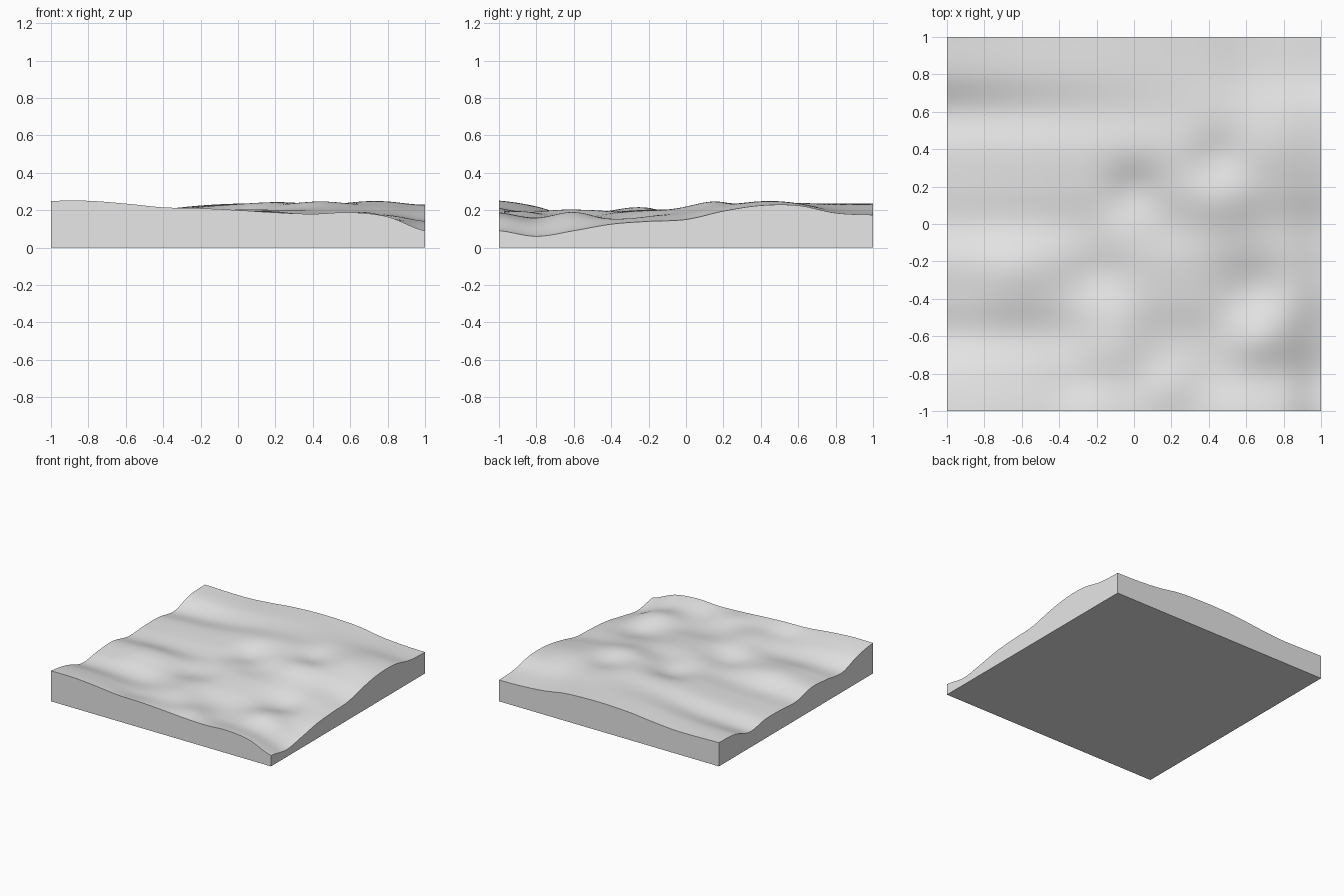
import bpy
import bmesh
import math

RESOLUTION = 96

# Edge heights at even spacing, from the negative end to the positive end
FRONT_EDGE = [.25, .25, .235, .215, .21, .2, .187, .18, .188, .165, .09]
BACK_EDGE = [.195, .19, .19, .205, .225, .235, .235, .225, .195, .18, .175]
LEFT_SIDE = [.25, .22, .16, .18, .19, .15, .158, .158, .13, .185, .195]
RIGHT_SIDE = [.09, .06, .09, .125, .14, .15, .195, .225, .225, .185, .175]

# Hills and hollows: x, y, height, radius
MOUNDS = [
    (.45, .1, .035, .2), (.75, .48, .01, .2), (-.65, -.27, .025, .2),
    (-.05, -.03, .018, .15), (0, .18, -.04, .15), (-.2, -.25, -.04, .17),
    (-.1, -.62, .045, .2), (.65, -.35, -.055, .2), (.68, -.6, .045, .17),
    (.45, .36, -.035, .15), (-.3, -.88, -.02, .15), (.2, -.88, .035, .15),
]


def mix(a, b, t):
    return a + (b - a) * t


def profile(heights, t):
    """Smooth curve through evenly spaced heights, t from 0 to 1."""
    last = len(heights) - 1
    i = min(int(t * last), last - 1)
    f = t * last - i
    a, b = heights[i], heights[i + 1]
    before = heights[i - 1] if i > 0 else a
    after = heights[i + 2] if i + 2 <= last else b
    m, n = (b - before) / 2, (after - a) / 2
    return (mix(a, b, f * f * (3 - 2 * f))
            + m * f * (1 - f) ** 2 - n * f * f * (1 - f))


def terrain_height(x, y):
    """Blend the four edge profiles, then add the mounds."""
    u = min(max((x + 1) / 2, 0), 1)
    v = min(max((y + 1) / 2, 0), 1)
    across = mix(profile(LEFT_SIDE, v), profile(RIGHT_SIDE, v), u)
    along = mix(profile(FRONT_EDGE, u), profile(BACK_EDGE, u), v)
    corners = mix(mix(FRONT_EDGE[0], FRONT_EDGE[-1], u),
                  mix(BACK_EDGE[0], BACK_EDGE[-1], u), v)
    fade = (1 - x ** 8) * (1 - y ** 8)
    bumps = sum(h * math.exp(-((x - cx) ** 2 + (y - cy) ** 2) / (r * r))
                for cx, cy, h, r in MOUNDS)
    return across + along - corners + bumps * fade


old_cube = bpy.data.objects.get("Cube")
if old_cube:
    bpy.data.objects.remove(old_cube, do_unlink=True)

# Plain grey material
grey = bpy.data.materials.new("plain_grey")
grey.use_nodes = True
grey.diffuse_color = (.8, .8, .8, 1)
grey.node_tree.nodes["Principled BSDF"].inputs["Base Color"].default_value = grey.diffuse_color

# Rolling ground surface
bm = bmesh.new()
bmesh.ops.create_grid(bm, x_segments=RESOLUTION, y_segments=RESOLUTION, size=1)
for vert in bm.verts:
    vert.co.z = terrain_height(vert.co.x, vert.co.y)

# Side walls dropped straight down to the flat base
rim = [edge for edge in bm.edges if edge.is_boundary]
walls = bmesh.ops.extrude_edge_only(bm, edges=rim)["geom"]
for item in walls:
    if isinstance(item, bmesh.types.BMVert):
        item.co.z = 0
base_rim = [edge for edge in bm.edges if edge.is_boundary]
bmesh.ops.contextual_create(bm, geom=base_rim)
bmesh.ops.recalc_face_normals(bm, faces=bm.faces[:])

mesh = bpy.data.meshes.new("terrain_block")
bm.to_mesh(mesh)
bm.free()
mesh.materials.append(grey)
terrain = bpy.data.objects.new("terrain_block", mesh)
bpy.context.collection.objects.link(terrain)

# Smooth ground with crisp block edges
bpy.ops.object.select_all(action='DESELECT')
terrain.select_set(True)
bpy.context.view_layer.objects.active = terrain
bpy.ops.object.shade_smooth_by_angle(angle=math.radians(35))
